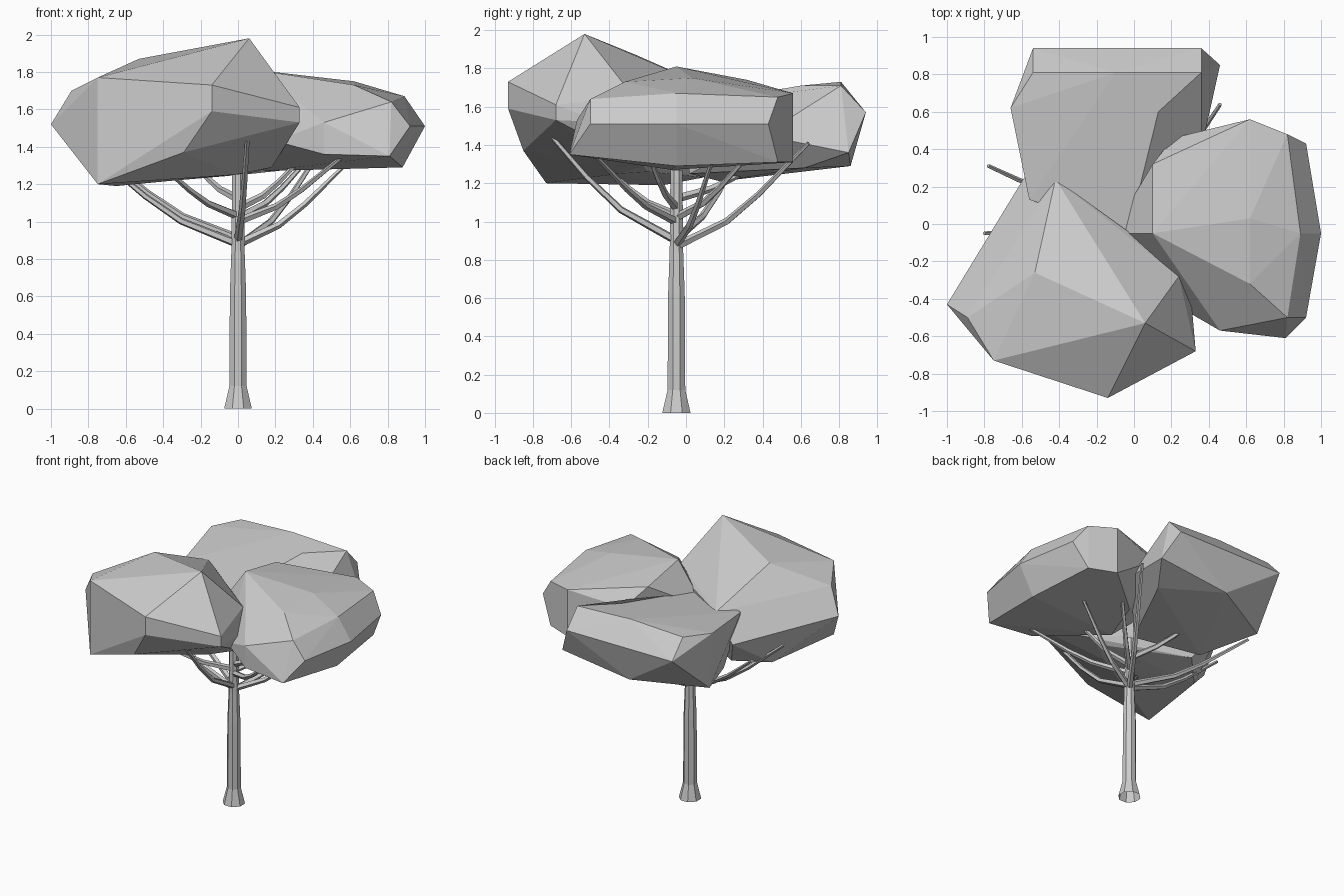
import bpy, bmesh, math
from mathutils import Vector

if "Cube" in bpy.data.objects:
    bpy.data.objects.remove(bpy.data.objects["Cube"])


def finish(bm, name):
    bmesh.ops.recalc_face_normals(bm, faces=bm.faces)
    me = bpy.data.meshes.new(name)
    bm.to_mesh(me)
    bm.free()
    ob = bpy.data.objects.new(name, me)
    bpy.context.collection.objects.link(ob)
    return ob


def tube(name, path, radii, sides, cap_start=True):
    """Tapered faceted tube along a path of points."""
    bm = bmesh.new()
    path = [Vector(p) for p in path]
    rings = []
    for i, (p, r) in enumerate(zip(path, radii)):
        d = path[min(i + 1, len(path) - 1)] - path[max(i - 1, 0)]
        q = d.to_track_quat('Z', 'Y')
        rings.append([bm.verts.new(p + q @ Vector((
            r * math.cos(math.tau * (k + .5) / sides),
            r * math.sin(math.tau * (k + .5) / sides), 0))) for k in range(sides)])
    for a, b in zip(rings, rings[1:]):
        for k in range(sides):
            bm.faces.new((a[k], a[(k + 1) % sides], b[(k + 1) % sides], b[k]))
    bm.faces.new(rings[-1])
    if cap_start:
        bm.faces.new(rings[0])
    return finish(bm, name)


def canopy(name, corners, dents=()):
    """Faceted leaf mass: convex hull of corner points, with edges pushed in at dents."""
    bm = bmesh.new()
    for c in corners:
        bm.verts.new(c)
    res = bmesh.ops.convex_hull(bm, input=bm.verts)
    inner = [g for g in res["geom_interior"] if isinstance(g, bmesh.types.BMVert)]
    bmesh.ops.delete(bm, geom=inner, context='VERTS')
    for d in map(Vector, dents):
        e = min(bm.edges, key=lambda e: (
            (e.verts[0].co - d).length + (e.verts[1].co - d).length - e.calc_length()
            + .3 * abs((e.verts[0].co - d).length - (e.verts[1].co - d).length)))
        new = bmesh.ops.subdivide_edges(bm, edges=[e], cuts=1)["geom_inner"]
        next(g for g in new if isinstance(g, bmesh.types.BMVert)).co = d
    bmesh.ops.dissolve_limit(bm, angle_limit=math.radians(2),
                             verts=bm.verts, edges=bm.edges)
    return finish(bm, name)


CY = -0.05  # trunk axis

# trunk with flared foot, open underneath
tube("trunk", [(0, CY, z) for z in (0, .12, .62, .85, 1.27)],
     (.08, .05, .047, .038, .034), 8, cap_start=False)

# branches: (tip, height where it leaves the trunk)
branches = [
    ((.06, -.81, 1.57), .90), ((.46, .64, 1.41), .87),
    ((-.80, -.05, 1.39), .88), ((-.78, .31, 1.40), .91),
    ((.57, .13, 1.30), .88), ((.55, -.47, 1.34), 1.00),
    ((-.42, -.45, 1.31), 1.03), ((-.25, .42, 1.33), 1.12),
    ((.38, .32, 1.34), 1.02), ((.36, -.20, 1.36), 1.07),
]
for i, (tip, z0) in enumerate(branches):
    a, t = Vector((0, CY, z0)), Vector(tip)
    path = []
    for f, g in ((0, 0), (.38, .24), (.62, .5), (1, 1)):
        p = a.lerp(t, f)
        p.z = z0 + (tip[2] - z0) * g
        path.append(p)
    tube(f"branch_{i + 1}", path, (.023, .019, .016, .011), 5)

# front left canopy
canopy("canopy_front", [
    (-1, -.43, 1.52), (-.89, -.50, 1.70), (-.75, -.73, 1.77), (-.75, -.73, 1.20),
    (-.14, -.93, 1.73), (-.14, -.93, 1.59), (-.29, -.85, 1.37), (-.02, -.35, 1.25),
    (.33, -.68, 1.61), (.33, -.68, 1.53), (.06, -.53, 1.98), (-.53, -.26, 1.87),
    (.24, -.28, 1.66), (.31, -.45, 1.52), (.08, -.12, 1.62), (-.42, .24, 1.65),
    (.18, -.22, 1.29), (.07, -.20, 1.26),
    (-.58, .26, 1.45), (-.45, .09, 1.23), (-.65, -.12, 1.19)])

# right canopy
canopy("canopy_right", [
    (1, -.05, 1.51), (.92, -.50, 1.51), (.92, .43, 1.51), (.89, -.05, 1.67),
    (.82, -.50, 1.64), (.82, .48, 1.65), (.62, .56, 1.67), (.62, -.32, 1.73),
    (.62, .03, 1.75), (.10, -.05, 1.81), (.10, .32, 1.74), (.21, .46, 1.60),
    (.46, -.57, 1.53), (.46, -.57, 1.36), (.81, -.61, 1.35), (.88, -.05, 1.29),
    (.82, .48, 1.31), (.62, .56, 1.31), (.20, -.42, 1.43), (-.12, -.05, 1.50),
    (.14, -.08, 1.27), (.25, .25, 1.29)])

# back canopy
canopy("canopy_back", [
    (-.54, .94, 1.57), (.36, .94, 1.57), (.46, .85, 1.36), (.36, .62, 1.54),
    (.36, .81, 1.71), (-.10, .81, 1.73), (-.54, .81, 1.71), (-.66, .62, 1.70),
    (-.56, .13, 1.65), (-.03, -.05, 1.60), (-.12, .86, 1.29), (.36, .40, 1.45),
    (-.62, .60, 1.26), (.30, .62, 1.28), (.02, .02, 1.25), (-.45, .18, 1.21)],
    dents=[(.13, .60, 1.71)])
